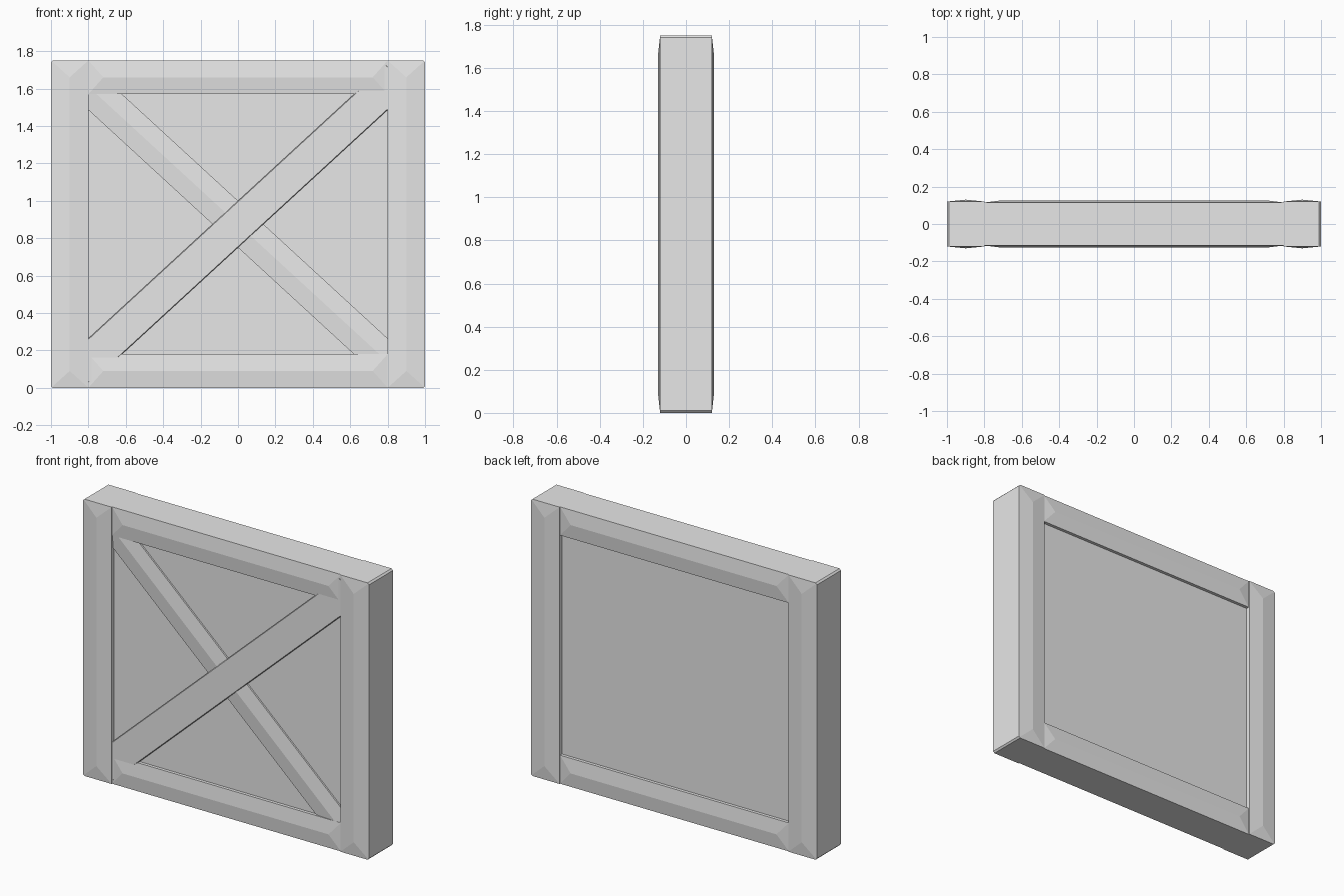
import bpy, bmesh, math
from mathutils import Matrix

cube = bpy.data.objects.get("Cube")
if cube:
    bpy.data.objects.remove(cube, do_unlink=True)

HALF_W, HEIGHT = 1.0, 1.75
POST_W, RAIL_H = 0.2, 0.18
MID = HEIGHT / 2

grey = bpy.data.materials.new("light grey")
grey.use_nodes = True
grey.diffuse_color = (0.8, 0.8, 0.8, 1)
grey.node_tree.nodes["Principled BSDF"].inputs["Base Color"].default_value = (0.8, 0.8, 0.8, 1)


def beam(name, length, width, edge, ridge=None, hip=0.08, at=(0, 0, 0), turn=0.0, corner_side=0):
    """Beam along x; its two broad faces are hipped up from edge to ridge depth."""
    bm = bmesh.new()
    l, w = length / 2, width / 2
    outline = [(-l, -w), (l, -w), (l, w), (-l, w)]
    rings = [[bm.verts.new((x, s * edge, z)) for x, z in outline] for s in (-1, 1)]
    for i in range(4):
        j = (i + 1) % 4
        bm.faces.new((rings[0][i], rings[0][j], rings[1][j], rings[1][i]))
    for s, (a, b, c, d) in zip((-1, 1), rings):
        if ridge is None:
            bm.faces.new((a, b, c, d))
            continue
        p = bm.verts.new((-l + hip, s * ridge, 0))
        q = bm.verts.new((l - hip, s * ridge, 0))
        for face in ((a, b, q, p), (b, c, q), (c, d, p, q), (d, a, p)):
            bm.faces.new(face)
    bmesh.ops.recalc_face_normals(bm, faces=bm.faces)
    # Small chamfer on the corners of one long side
    if corner_side:
        corners = [e for e in bm.edges
                   if all(abs(abs(v.co.x) - l) < 1e-5 and v.co.z * corner_side > w - 1e-5 for v in e.verts)
                   and abs(e.verts[0].co.y - e.verts[1].co.y) > edge]
        bmesh.ops.bevel(bm, geom=corners, offset=0.01, segments=1, affect='EDGES')
    bm.transform(Matrix.Translation(at) @ Matrix.Rotation(turn, 4, 'Y'))
    mesh = bpy.data.meshes.new(name)
    bm.to_mesh(mesh)
    bm.free()
    mesh.materials.append(grey)
    obj = bpy.data.objects.new(name, mesh)
    bpy.context.collection.objects.link(obj)
    return obj


# Upright posts at both sides
for name, side in (("left_post", 1), ("right_post", -1)):
    beam(name, HEIGHT, POST_W, 0.12, 0.13, 0.09,
         at=(side * (HALF_W - POST_W / 2), 0, MID), turn=math.pi / 2, corner_side=side)

# Rails between the posts
rail_length = 2 * (HALF_W - POST_W)
for name, z in (("bottom_rail", RAIL_H / 2), ("top_rail", HEIGHT - RAIL_H / 2)):
    beam(name, rail_length, RAIL_H, 0.115, 0.125, at=(0, 0, z))

# Recessed panel
beam("panel", rail_length, HEIGHT - 2 * RAIL_H, 0.095, at=(0, 0, MID))

# Crossed braces on the front, with their ends buried in the frame
tilt = math.radians(42.6)
beam("ridged_brace", 2.32, 0.184, 0.03, 0.04, at=(0, -0.075, MID), turn=tilt)
flat = beam("flat_brace", 2.32, 0.184, 0.042, at=(0, -0.075, MID), turn=-tilt)
chamfer = flat.modifiers.new("chamfer", 'BEVEL')
chamfer.width = 0.004
chamfer.segments = 1
